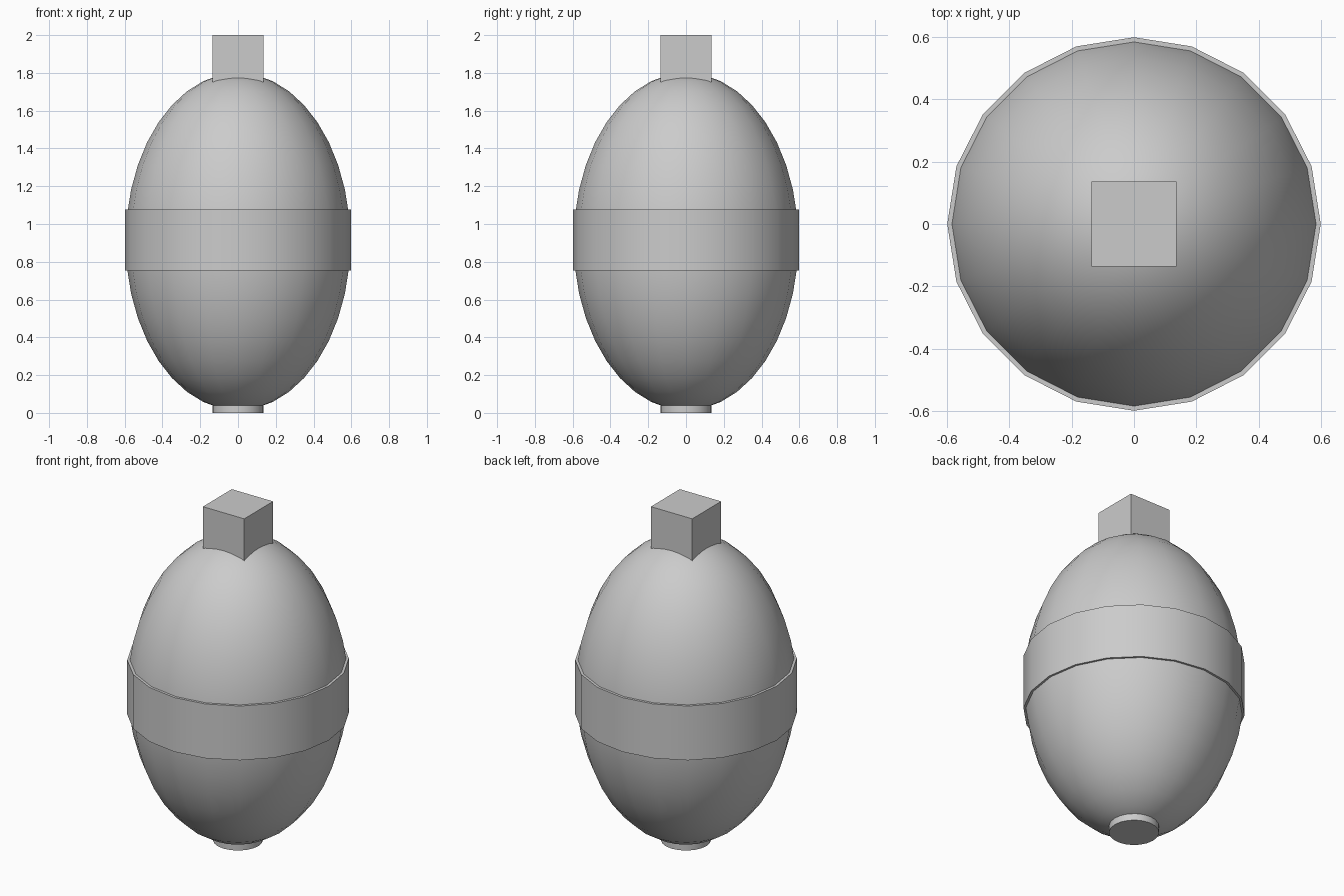
import bpy

if "Cube" in bpy.data.objects:
    bpy.data.objects.remove(bpy.data.objects["Cube"])

SIDES = 20


def smooth(name):
    obj = bpy.context.object
    obj.name = name
    bpy.ops.object.shade_smooth_by_angle(angle=0.6)
    return obj


def disc(name, radius, z0, z1):
    bpy.ops.mesh.primitive_cylinder_add(vertices=SIDES, radius=radius, depth=z1 - z0,
                                        location=(0, 0, (z0 + z1) / 2))
    # put a vertex on each axis
    return smooth(name)


# egg-shaped body
bpy.ops.mesh.primitive_uv_sphere_add(segments=SIDES, ring_count=20, radius=1,
                                     location=(0, 0, 0.907))
bpy.context.object.scale = (0.595, 0.595, 0.893)
bpy.ops.object.transform_apply(location=False, rotation=False, scale=True)
smooth("body")

# raised belt and small foot
disc("belt", 0.598, 0.753, 1.076)
disc("foot", 0.135, 0.0, 0.045)

# square cap on top
bpy.ops.mesh.primitive_cube_add(size=1, location=(0, 0, 1.83))
cap = bpy.context.object
cap.name = "cap"
cap.scale = (0.272, 0.272, 0.34)
bpy.ops.object.transform_apply(location=False, rotation=False, scale=True)
